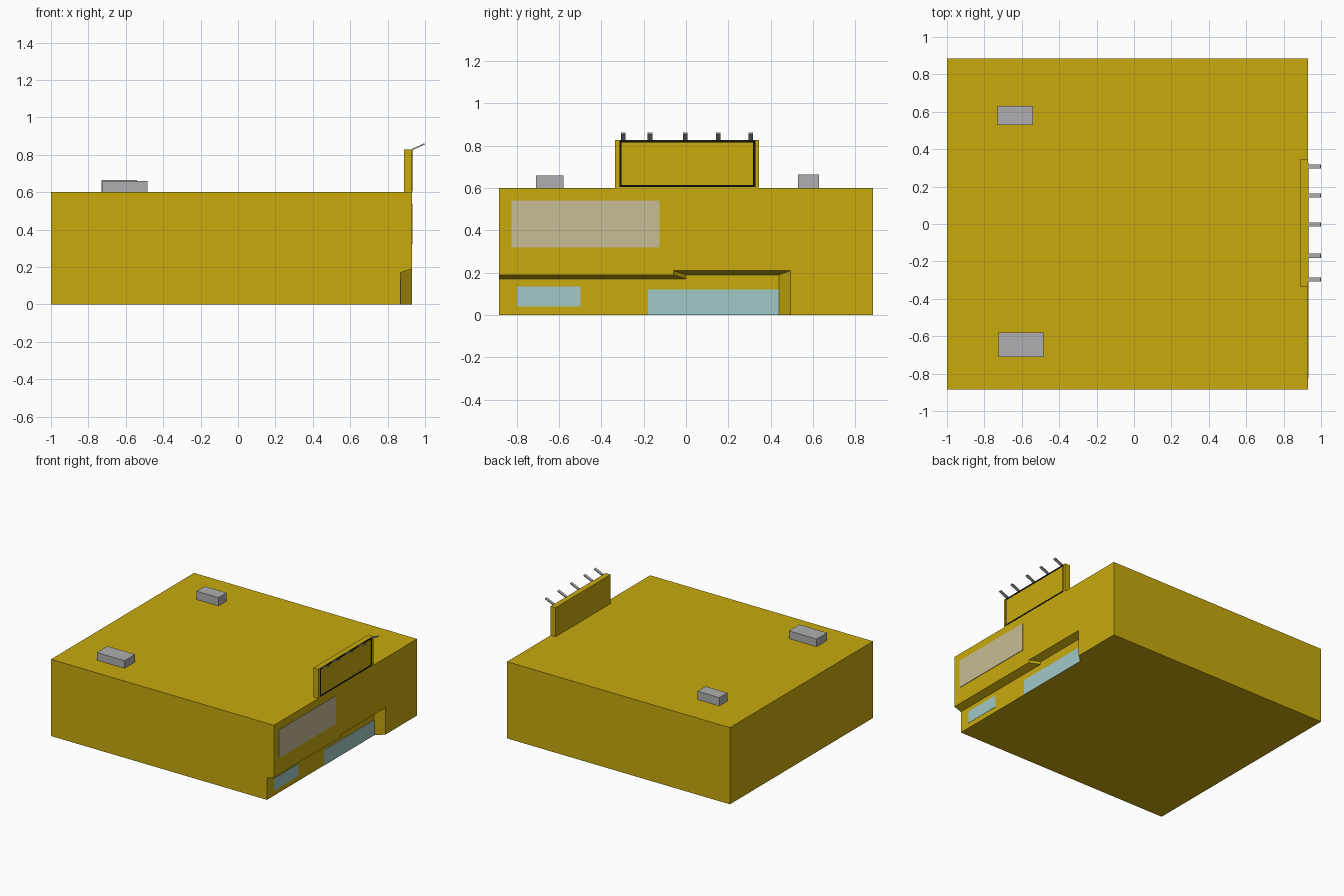
import bpy
import bmesh
from mathutils import Matrix, Vector

cube = bpy.data.objects.get("Cube")
if cube:
    bpy.data.objects.remove(cube, do_unlink=True)


def material(name, r, g, b):
    m = bpy.data.materials.new(name)
    m.use_nodes = True
    m.diffuse_color = (r, g, b, 1)
    m.node_tree.nodes["Principled BSDF"].inputs["Base Color"].default_value = (r, g, b, 1)
    return m


YELLOW = material("mustard yellow", 0.58, 0.40, 0.004)
BEIGE = material("beige", 0.58, 0.51, 0.30)
BLUE = material("pale blue glass", 0.36, 0.58, 0.58)
GREY = material("light grey", 0.43, 0.43, 0.44)
DARK = material("lamp grey", 0.12, 0.12, 0.13)
BLACK = material("black", 0.004, 0.004, 0.004)


def finish(name, bm, mat):
    bmesh.ops.recalc_face_normals(bm, faces=bm.faces)
    mesh = bpy.data.meshes.new(name)
    bm.to_mesh(mesh)
    bm.free()
    ob = bpy.data.objects.new(name, mesh)
    bpy.context.collection.objects.link(ob)
    mesh.materials.append(mat)
    return ob


def box(name, x, y, z, mat):
    bm = bmesh.new()
    size = Vector((x[1] - x[0], y[1] - y[0], z[1] - z[0]))
    mid = Vector((sum(x), sum(y), sum(z))) / 2
    bmesh.ops.create_cube(bm, size=1, matrix=Matrix.Translation(mid) @ Matrix.Diagonal(size).to_4x4())
    return finish(name, bm, mat)


WALL, INNER = 0.93, 0.87


def recess(name, inner, outer):
    """Flared cutter: inner and outer are (y start, y end, top) at the two depths."""
    bm = bmesh.new()
    beyond = [2 * o - i for i, o in zip(inner, outer)]
    for x, (y0, y1, top) in ((INNER, inner), (2 * WALL - INNER, beyond)):
        for y in (y0, y1):
            for z in (-0.1, top):
                bm.verts.new((x, y, z))
    bmesh.ops.convex_hull(bm, input=bm.verts)
    bmesh.ops.dissolve_limit(bm, angle_limit=0.01, verts=bm.verts, edges=bm.edges)
    ob = finish(name, bm, YELLOW)
    ob.hide_render = True
    ob.hide_set(True)
    return ob


# Main block with the stepped shopfront recess cut into its left side
body = box("building_body", (-1, WALL), (-0.885, 0.885), (0, 0.6), YELLOW)
for cutter in (
    recess("low_recess_cutter", (-1.0, 0.2, 0.17), (-1.0, 0.2, 0.19)),
    recess("high_recess_cutter", (0.0, 0.44, 0.19), (-0.06, 0.495, 0.21)),
):
    mod = body.modifiers.new(cutter.name, "BOOLEAN")
    mod.operation = "DIFFERENCE"
    mod.solver = "EXACT"
    mod.object = cutter

# Bake the cuts, then drop the cutters
bpy.context.view_layer.update()
cut_mesh = bpy.data.meshes.new_from_object(body.evaluated_get(bpy.context.evaluated_depsgraph_get()))
body.modifiers.clear()
body.data = cut_mesh
for name in ("low_recess_cutter", "high_recess_cutter"):
    bpy.data.objects.remove(bpy.data.objects[name], do_unlink=True)

# Windows in the recess and the panel above
glass = (INNER - 0.002, INNER + 0.002)
box("small_window", glass, (-0.80, -0.50), (0.04, 0.135), BLUE)
box("large_window", glass, (-0.18, 0.44), (0.0, 0.12), BLUE)
box("wall_panel", (WALL - 0.002, WALL + 0.004), (-0.825, -0.125), (0.32, 0.54), BEIGE)

# Sign board with a thin black border
box("sign_board", (0.887, WALL), (-0.335, 0.345), (0.6, 0.828), YELLOW)
edge = (WALL - 0.002, WALL + 0.002)
y0, y1, z0, z1, t = -0.315, 0.328, 0.604, 0.825, 0.01
box("border_bottom", edge, (y0, y1), (z0, z0 + t), BLACK)
box("border_top", edge, (y0, y1), (z1 - t, z1), BLACK)
box("border_front", edge, (y0, y0 + t), (z0 + t, z1 - t), BLACK)
box("border_back", edge, (y1 - t, y1), (z0 + t, z1 - t), BLACK)

# Sloping lamp arms along the top of the sign
for i, y in enumerate((-0.297, -0.17, -0.003, 0.153, 0.307)):
    bm = bmesh.new()
    for x, z in ((WALL, 0.824), (WALL, 0.832), (0.997, 0.862), (1.0, 0.855)):
        for side in (-0.011, 0.011):
            bm.verts.new((x, y + side, z))
    bmesh.ops.convex_hull(bm, input=bm.verts)
    bmesh.ops.dissolve_limit(bm, angle_limit=0.01, verts=bm.verts, edges=bm.edges)
    finish(f"sign_lamp_{i + 1}", bm, GREY)

# Rooftop ventilation boxes
box("front_roof_unit", (-0.725, -0.485), (-0.71, -0.58), (0.6, 0.66), GREY)
box("back_roof_unit", (-0.73, -0.54), (0.53, 0.63), (0.6, 0.665), GREY)
